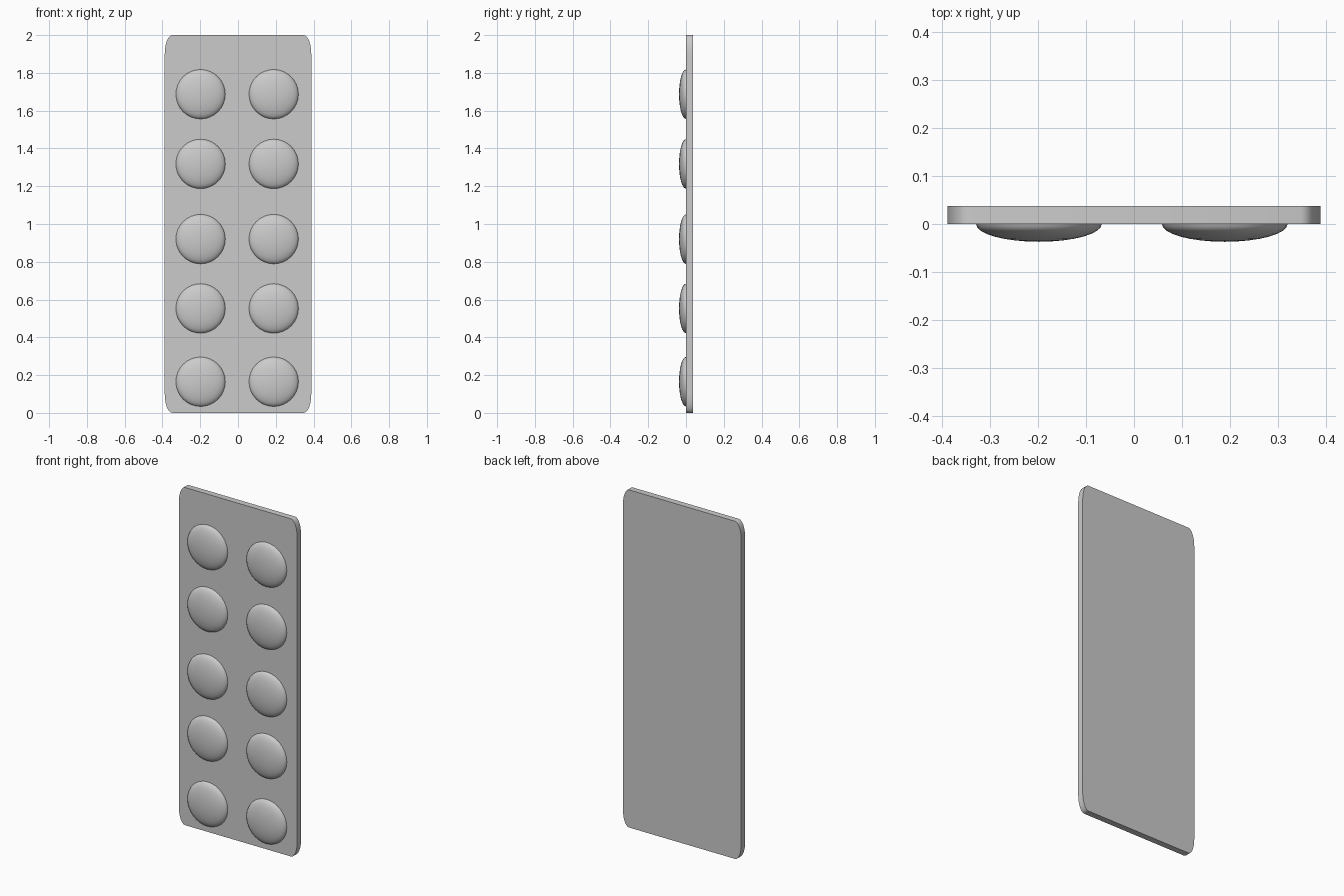
import bpy, bmesh, math
from mathutils import Matrix

cube = bpy.data.objects.get("Cube")
if cube:
    bpy.data.objects.remove(cube, do_unlink=True)

# Plain grey material
GREY = (0.6, 0.6, 0.6, 1)
grey = bpy.data.materials.new("grey")
grey.use_nodes = True
grey.diffuse_color = GREY
grey.node_tree.nodes["Principled BSDF"].inputs["Base Color"].default_value = GREY


def add_object(name, bm, location):
    bmesh.ops.recalc_face_normals(bm, faces=bm.faces)
    mesh = bpy.data.meshes.new(name)
    bm.to_mesh(mesh)
    bm.free()
    mesh.materials.append(grey)
    obj = bpy.data.objects.new(name, mesh)
    obj.location = location
    bpy.context.collection.objects.link(obj)
    bpy.ops.object.select_all(action="DESELECT")
    obj.select_set(True)
    bpy.context.view_layer.objects.active = obj
    bpy.ops.object.shade_smooth_by_angle(angle=math.radians(30))
    return obj


# Backing sheet: slab with tall elliptical corners
half_w, half_h, thick = 0.388, 1.0, 0.037
corner_x, corner_z, steps = 0.04, 0.1, 6
bm = bmesh.new()
outline = []
for quarter, (sx, sz) in enumerate([(1, 1), (-1, 1), (-1, -1), (1, -1)]):
    for i in range(steps + 1):
        a = math.pi / 2 * (quarter + i / steps)
        outline.append(bm.verts.new((sx * (half_w - corner_x) + corner_x * math.cos(a), 0,
                                     sz * (half_h - corner_z) + corner_z * math.sin(a))))
face = bm.faces.new(outline)
extruded = bmesh.ops.extrude_face_region(bm, geom=[face], use_keep_orig=True)
verts = [v for v in extruded["geom"] if isinstance(v, bmesh.types.BMVert)]
bmesh.ops.translate(bm, verts=verts, vec=(0, thick, 0))
add_object("backing_sheet", bm, (0, 0, half_h))


# Blisters: flattened half spheres with the pole facing forward
def blister(name, x, z):
    bm = bmesh.new()
    bmesh.ops.create_uvsphere(bm, u_segments=32, v_segments=16, radius=1)
    bmesh.ops.rotate(bm, verts=bm.verts, matrix=Matrix.Rotation(math.pi / 2, 3, "X"))
    bmesh.ops.delete(bm, geom=[v for v in bm.verts if v.co.y > 0.01], context="VERTS")
    bmesh.ops.scale(bm, verts=bm.verts, vec=(0.131, 0.037, 0.131))
    add_object(name, bm, (x, 0, z))


for row, z in enumerate([0.165, 0.553, 0.92, 1.318, 1.687], start=1):
    blister(f"right_blister_{row}", -0.198, z)
    blister(f"left_blister_{row}", 0.189, z)
